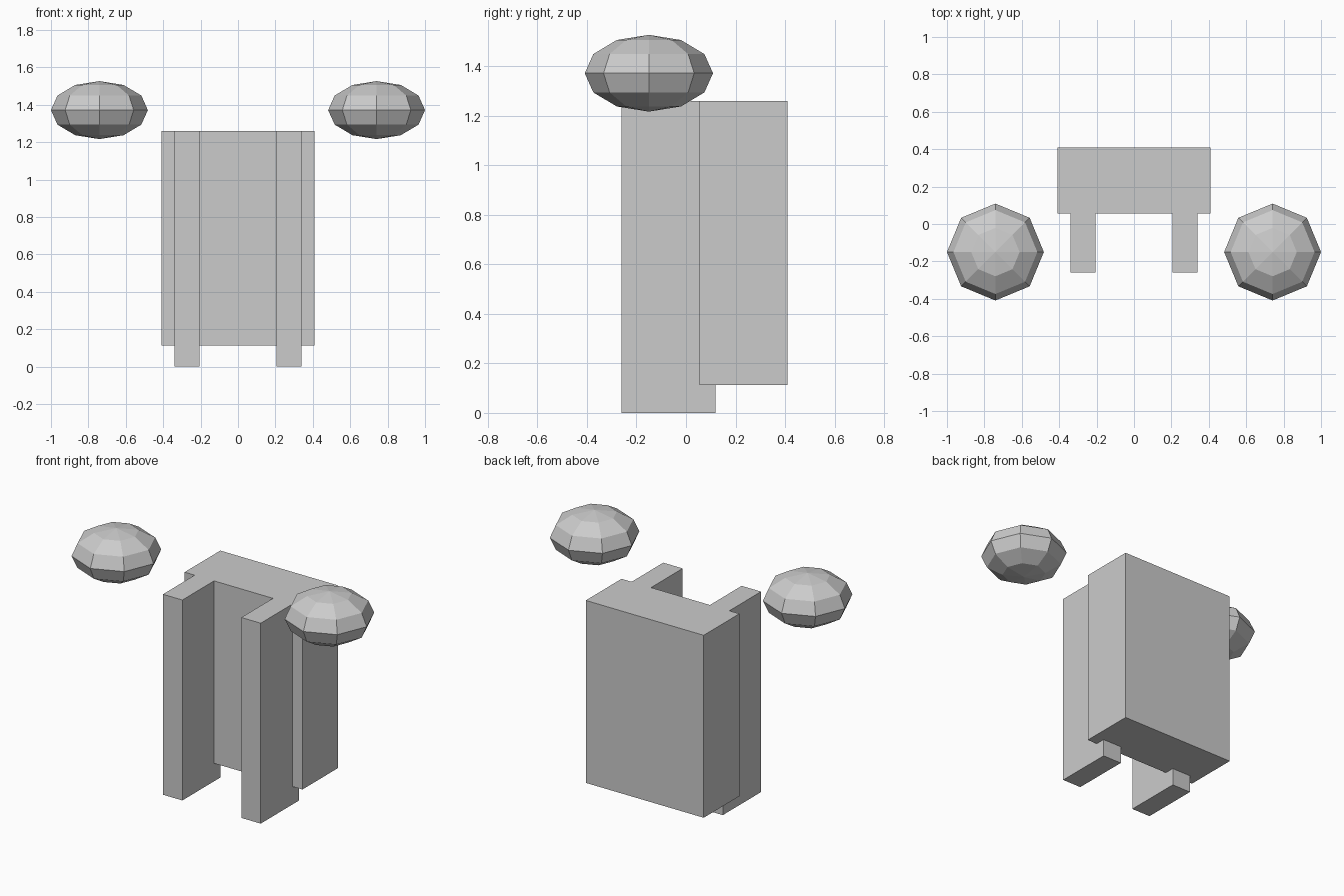
import bpy

if "Cube" in bpy.data.objects:
    bpy.data.objects.remove(bpy.data.objects["Cube"])


def box(name, x, y, z):
    """Axis-aligned box from (min, max) ranges."""
    bpy.ops.mesh.primitive_cube_add(
        size=1, location=[(a + b) / 2 for a, b in (x, y, z)])
    ob = bpy.context.object
    ob.name = name
    ob.scale = [b - a for a, b in (x, y, z)]
    bpy.ops.object.transform_apply(location=False, rotation=False, scale=True)
    return ob


# Upright main block
box("body", (-0.41, 0.41), (0.055, 0.41), (0.113, 1.26))

for side, label in ((-1, "left"), (1, "right")):
    # Full-height leg set into the front of the body
    box(label + "_leg", sorted((side * 0.205, side * 0.34)),
        (-0.26, 0.12), (0, 1.26))

    # Flattened low-poly ball floating at the side
    bpy.ops.mesh.primitive_uv_sphere_add(
        segments=8, ring_count=6, radius=1, location=(side * 0.741, -0.15, 1.372))
    ball = bpy.context.object
    ball.name = label + "_ball"
    ball.scale = (0.259, 0.259, 0.155)
    bpy.ops.object.transform_apply(location=False, rotation=False, scale=True)
